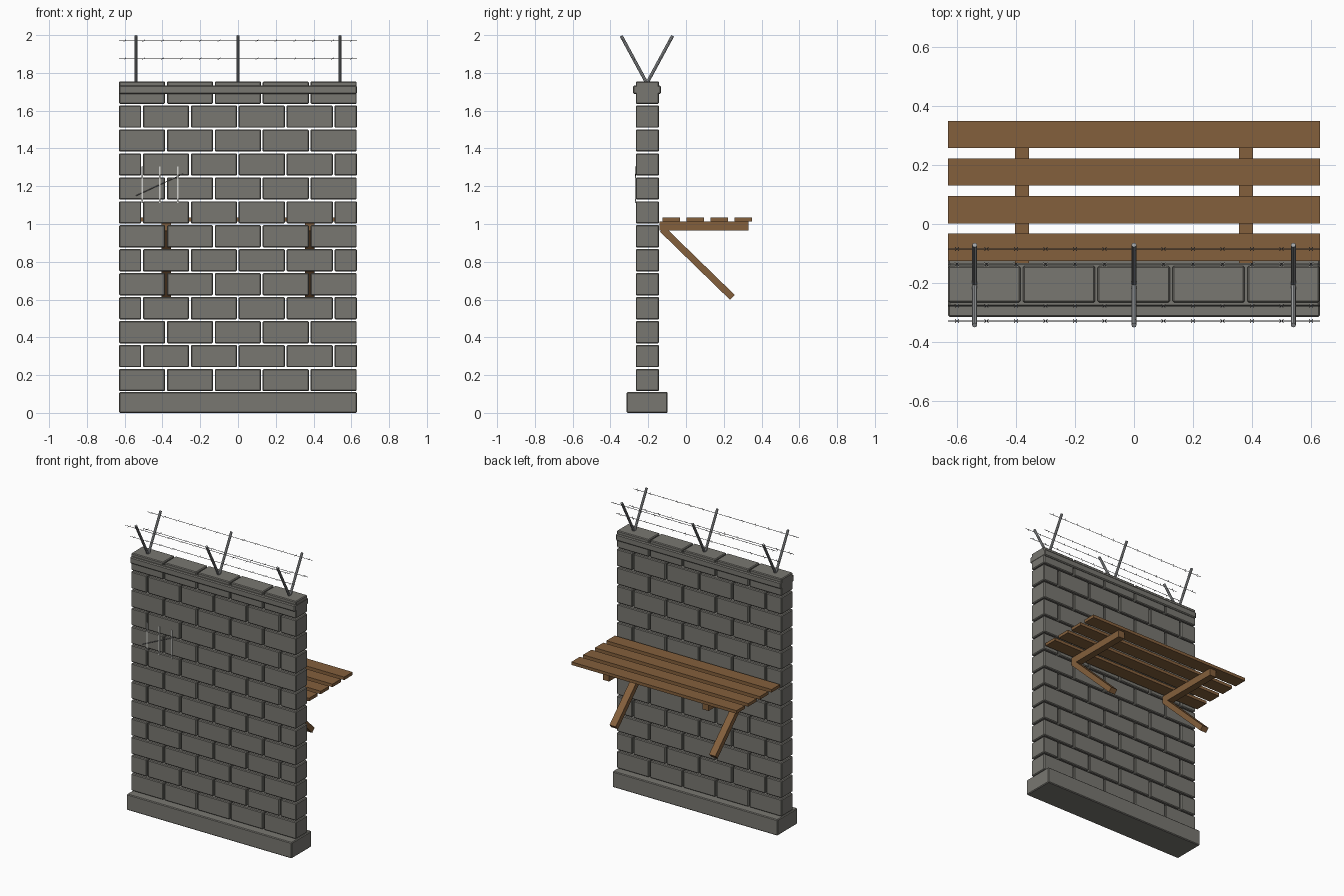
import bpy, math
from mathutils import Vector

cube = bpy.data.objects.get("Cube")
if cube:
    bpy.data.objects.remove(cube, do_unlink=True)


def material(name, rgb, metallic=0.0):
    m = bpy.data.materials.new(name)
    m.use_nodes = True
    m.diffuse_color = (*rgb, 1)
    node = next(n for n in m.node_tree.nodes if n.type == 'BSDF_PRINCIPLED')
    node.inputs["Base Color"].default_value = (*rgb, 1)
    return m


CONCRETE = material("concrete_grey", (0.19, 0.185, 0.165))
WOOD = material("brown_wood", (0.23, 0.115, 0.045))
STEEL = material("steel_grey", (0.36, 0.37, 0.38))
WIRE = material("dark_wire", (0.12, 0.12, 0.125))
CHALK = material("pale_chalk", (0.65, 0.65, 0.62))


def box(name, lo, hi, mat, bevel=0.0):
    """Box between two corners, with an optional chamfer."""
    lo, hi = Vector(lo), Vector(hi)
    bpy.ops.mesh.primitive_cube_add(size=1, location=(lo + hi) / 2)
    ob = bpy.context.object
    ob.name = name
    for v in ob.data.vertices:
        v.co = v.co * (hi - lo)
    ob.data.materials.append(mat)
    if bevel:
        mod = ob.modifiers.new("edge", 'BEVEL')
        mod.width = bevel
        mod.segments = 1
    return ob


def rod(name, a, b, radius, mat, sides=8):
    """Straight bar of round section from a to b."""
    a, b = Vector(a), Vector(b)
    bpy.ops.mesh.primitive_cylinder_add(vertices=sides, radius=radius,
                                        depth=(b - a).length, location=(a + b) / 2)
    ob = bpy.context.object
    ob.name = name
    ob.rotation_euler = (b - a).to_track_quat('Z', 'Y').to_euler()
    ob.data.materials.append(mat)
    if sides > 6:
        bpy.ops.object.shade_smooth_by_angle()
    return ob


# Footing and coping
HALF = 0.63
box("footing", (-HALF, -0.315, 0), (HALF, -0.097, 0.11), CONCRETE, 0.005)
box("coping", (-HALF, -0.28, 1.688), (HALF, -0.132, 1.733), CONCRETE, 0.006)

# Running-bond block courses with open joints
COURSES, PITCH, RISE, GAP = 13, 0.2535, 0.1268, 0.009
for row in range(COURSES):
    z = 0.115 + row * RISE
    left = -HALF - (PITCH / 2 if row % 2 else 0)
    for i in range(6 if row % 2 else 5):
        x0 = max(left + i * PITCH, -HALF)
        x1 = min(left + (i + 1) * PITCH - GAP, HALF)
        box("block", (x0, -0.266, z), (x1, -0.142, z + RISE - GAP), CONCRETE, 0.005)

# Walkway planks
for i in range(4):
    y = -0.125 + i * 0.1275
    box("plank", (-HALF, y, 1.014), (HALF, y + 0.092, 1.035), WOOD)

# Walkway beams and sloping braces
for x in (-0.38, 0.38):
    box("beam", (x - 0.024, -0.14, 0.965), (x + 0.024, 0.33, 1.014), WOOD)
    a, b = Vector((x, -0.125, 0.972)), Vector((x, 0.245, 0.612))
    n = (b - a).length
    brace = box("brace", (-0.024, -n / 2, -0.018), (0.024, n / 2, 0.018), WOOD)
    brace.location = (a + b) / 2
    brace.rotation_euler.x = math.atan2(b.z - a.z, b.y - a.y)

# Forked steel arms on top of the wall
ROOT = Vector((0, -0.207, 1.745))
TIPS = {"front": Vector((0, -0.343, 1.996)), "back": Vector((0, -0.071, 1.996))}
for x in (-0.54, 0, 0.54):
    for side, tip in TIPS.items():
        shift = Vector((x, 0, 0))
        rod(side + "_arm", ROOT + shift, tip + shift, 0.0085, STEEL)

# Barbed wire strands
for side, tip in TIPS.items():
    for z in (1.875, 1.97):
        p = ROOT.lerp(tip, (z - ROOT.z) / (tip.z - ROOT.z))
        rod(side + "_wire", (-HALF, p.y, z), (HALF, p.y, z), 0.0015, WIRE, 5)
        for i in range(13):
            x = -0.6 + i * 0.1
            for s in (-1, 1):
                d = Vector((0.007, s * 0.006, 0.006))
                c = Vector((x, p.y, z))
                rod("barb", c - d, c + d, 0.001, WIRE, 4)

# Tally scratched on the front face
for x in (-0.508, -0.414, -0.318):
    box("tally_mark", (x - 0.004, -0.269, 1.11), (x + 0.004, -0.264, 1.305), CHALK)
rod("tally_strike", (-0.54, -0.267, 1.15), (-0.29, -0.267, 1.265), 0.002, WIRE, 4)
